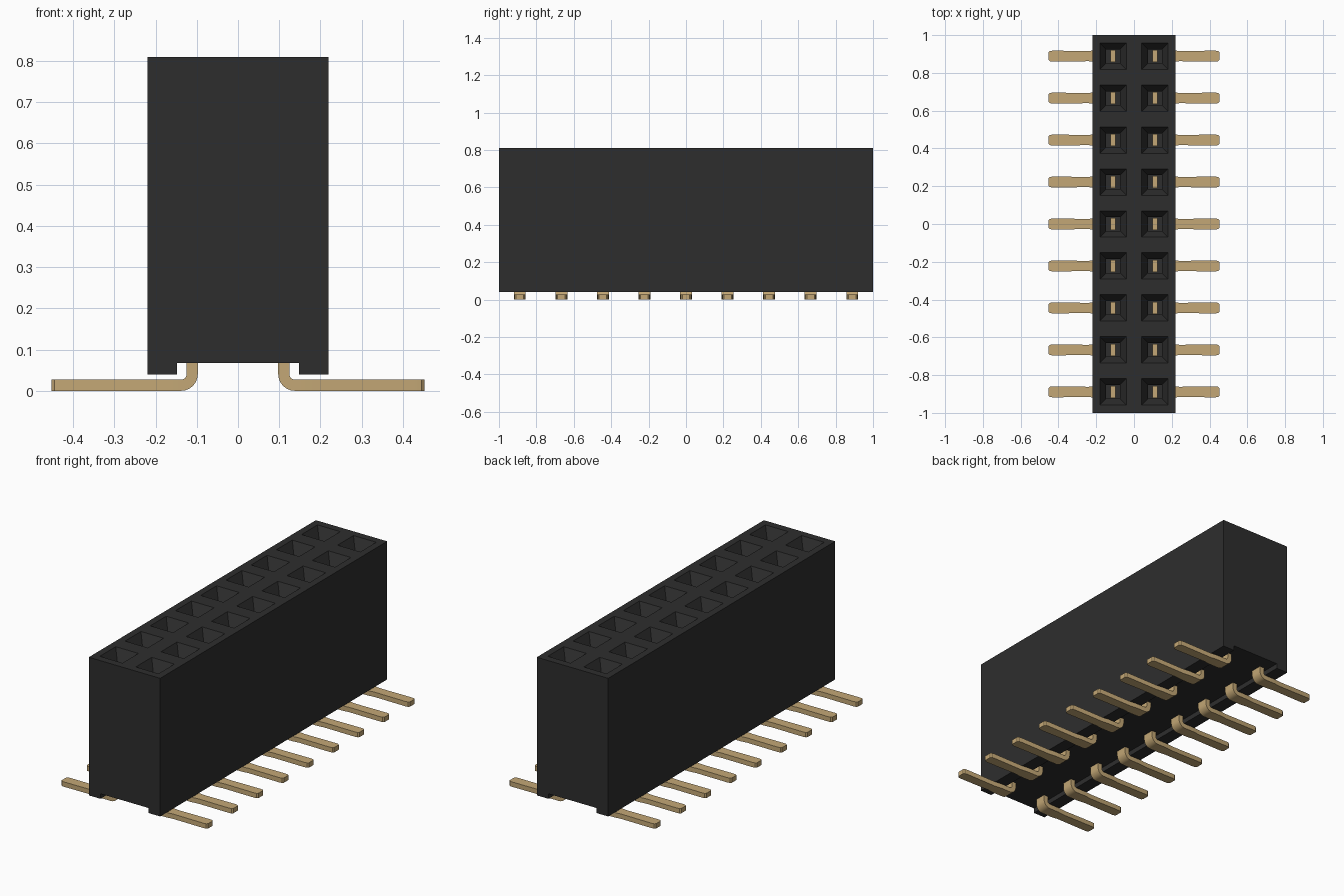
import bpy, bmesh, math
from mathutils import Vector

cube = bpy.data.objects.get("Cube")
if cube:
    bpy.data.objects.remove(cube)

ROWS, PITCH, PIN_X = 9, 0.2222, 0.111
ROW_Y = [(i - (ROWS - 1) / 2) * PITCH for i in range(ROWS)]


def material(name, color):
    m = bpy.data.materials.new(name)
    m.use_nodes = True
    m.diffuse_color = color
    bsdf = m.node_tree.nodes["Principled BSDF"]
    bsdf.inputs["Base Color"].default_value = color
    bsdf.inputs["Roughness"].default_value = 0.6
    return m


black = material("black plastic", (0.027, 0.027, 0.027, 1))
gold = material("gold metal", (0.55, 0.39, 0.18, 1))


def finish(bm, name, mat):
    bmesh.ops.recalc_face_normals(bm, faces=bm.faces)
    mesh = bpy.data.meshes.new(name)
    bm.to_mesh(mesh)
    bm.free()
    mesh.materials.append(mat)
    obj = bpy.data.objects.new(name, mesh)
    bpy.context.collection.objects.link(obj)
    return obj


def loft(bm, sections):
    """Skin a list of equal-length point loops and cap both ends."""
    rings = [[bm.verts.new(p) for p in s] for s in sections]
    n = len(rings[0])
    for a, b in zip(rings, rings[1:]):
        for i in range(n):
            j = (i + 1) % n
            bm.faces.new((a[i], a[j], b[j], b[i]))
    bm.faces.new(rings[0])
    bm.faces.new(rings[-1])


# Housing: block with a shallow channel along its underside
half = [(0.148, 0.068), (0.148, 0.04), (0.22, 0.04), (0.22, 0.81)]
outline = half + [(-x, z) for x, z in reversed(half)]
bm = bmesh.new()
loft(bm, [[(x, y, z) for x, z in outline] for y in (-1, 1)])
housing = finish(bm, "housing", black)

# Sockets: square funnel leading into a straight hole
bm = bmesh.new()
for y in ROW_Y:
    for x in (-PIN_X, PIN_X):
        loft(bm, [[(x + sx * r, y + sy * r, z)
                   for sx, sy in ((-1, -1), (1, -1), (1, 1), (-1, 1))]
                  for r, z in ((0.036, 0.3), (0.036, 0.745), (0.07, 0.81), (0.075, 0.82))])
cutter = finish(bm, "socket_cutter", black)
cutter.hide_render = True

cut = housing.modifiers.new("sockets", "BOOLEAN")
cut.operation = "DIFFERENCE"
cut.solver = "EXACT"
cut.object = cutter
bpy.context.view_layer.objects.active = housing
housing.select_set(True)
bpy.ops.object.modifier_apply(modifier=cut.name)
bpy.data.objects.remove(cutter)


# Pins: flat strip that drops from the socket, bends and runs outward
def pin_stations():
    """Centre point, thickness direction and half width along the strip."""
    t, r = 0.0135, 0.027
    cx, cz = PIN_X + r, t + r
    yield PIN_X, 0.5, Vector((1, 0, 0)), 0.032
    yield PIN_X, cz, Vector((1, 0, 0)), 0.032
    for k in range(1, 7):
        a = math.radians(15 * k)
        d = Vector((math.cos(a), 0, math.sin(a)))
        yield cx - r * d.x, cz - r * d.z, d, 0.032
    for x, w in ((0.2, 0.032), (0.24, 0.027), (0.43, 0.029), (0.445, 0.027), (0.452, 0.02)):
        yield x, t, Vector((0, 0, 1)), w


def make_pin(name, side, y):
    sections = []
    for x, z, d, w in pin_stations():
        c = Vector((x, y, z))
        ring = [c + d * (a * 0.0135) + Vector((0, b * w, 0))
                for a, b in ((-1, -1), (1, -1), (1, 1), (-1, 1))]
        sections.append([(side * p.x, p.y, p.z) for p in ring])
    bm = bmesh.new()
    loft(bm, sections)
    return finish(bm, name, gold)


bpy.ops.object.select_all(action="DESELECT")
for label, side in (("left", 1), ("right", -1)):
    for i, y in enumerate(ROW_Y):
        pin = make_pin(f"{label}_pin_{i + 1}", side, y)
        pin.select_set(True)
        bpy.context.view_layer.objects.active = pin
bpy.ops.object.shade_smooth_by_angle(angle=math.radians(25))
